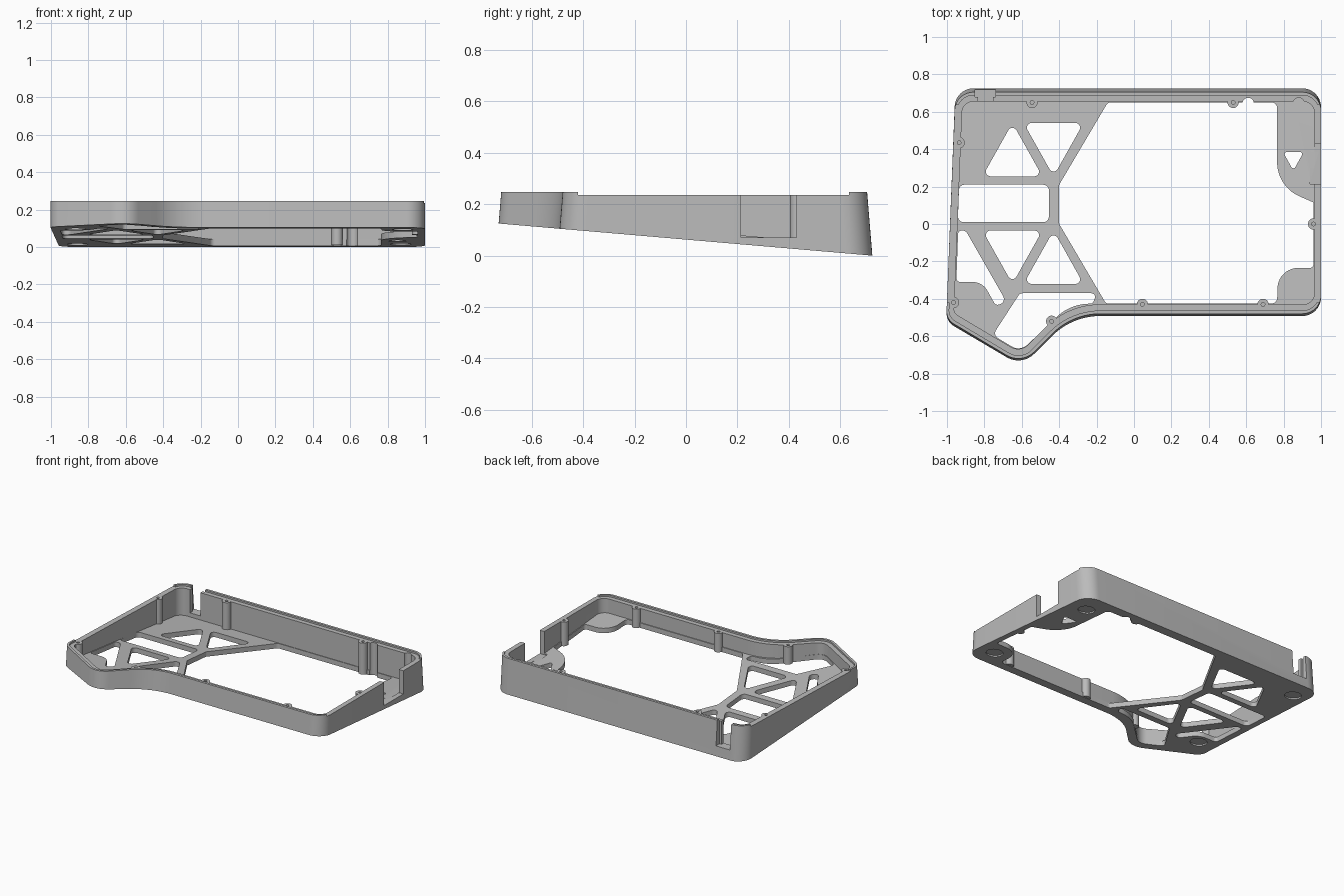
import bpy, bmesh, math
from mathutils import Vector
from mathutils.geometry import intersect_line_line

if "Cube" in bpy.data.objects:
    bpy.data.objects.remove(bpy.data.objects["Cube"])

grey = bpy.data.materials.new("plain_grey")
grey.use_nodes = True
grey.diffuse_color = (0.5, 0.5, 0.5, 1)
grey.node_tree.nodes["Principled BSDF"].inputs["Base Color"].default_value = grey.diffuse_color

RIM, LEDGE, FLOOR = 0.247, 0.235, 0.035


def base(y):
    """Height of the tilted underside."""
    return 0.0623 - 0.0859 * y


def rounded(corners, steps=10):
    """Polygon with each (x, y, radius) corner replaced by an arc."""
    result = []
    for i, (x, y, r) in enumerate(corners):
        p = Vector((x, y, 0))
        a = (Vector((*corners[i - 1][:2], 0)) - p).normalized()
        b = (Vector((*corners[(i + 1) % len(corners)][:2], 0)) - p).normalized()
        half = a.angle(b) / 2
        centre = p + (a + b).normalized() * r / math.sin(half)
        reach = r / math.tan(half)
        start = (p + a * reach - centre).normalized()
        end = (p + b * reach - centre).normalized()
        result += [(centre + start.slerp(end, k / steps) * r).xy for k in range(steps + 1)]
    return result


def inset(corners, widths, factor, radii):
    """Move every edge of a counter-clockwise polygon inward by its own width."""
    lines = []
    for i, w in enumerate(widths):
        p = Vector((*corners[i][:2], 0))
        q = Vector((*corners[(i + 1) % len(corners)][:2], 0))
        d = (q - p).normalized()
        shift = Vector((-d.y, d.x, 0)) * w * factor
        lines.append((p + shift, q + shift))
    return [(*intersect_line_line(*lines[i - 1], *lines[i])[0].xy, r)
            for i, r in enumerate(radii)]


def circle(x, y, r, n=32):
    return [Vector((x + r * math.cos(t * math.tau / n), y + r * math.sin(t * math.tau / n)))
            for t in range(n)]


def box(x0, x1, y0, y1):
    return [Vector(c) for c in ((x0, y0), (x1, y0), (x1, y1), (x0, y1))]


def prism(name, outlines, low, high, draft=0):
    """Solid over each outline; low and high give the heights at y."""
    bm = bmesh.new()
    for pts in outlines:
        top = [bm.verts.new((p.x, p.y, high(p.y))) for p in pts]
        bottom = []
        for p in pts:
            lean = max(-1, min(1, p.y / 0.45)) * draft
            y = p.y + lean * (high(p.y) - low(p.y))
            bottom.append(bm.verts.new((p.x, y, low(y))))
        bm.faces.new(top)
        bm.faces.new(bottom[::-1])
        for i in range(len(pts)):
            bm.faces.new((top[i - 1], bottom[i - 1], bottom[i], top[i]))
    bmesh.ops.recalc_face_normals(bm, faces=bm.faces)
    mesh = bpy.data.meshes.new(name)
    bm.to_mesh(mesh)
    bm.free()
    mesh.materials.append(grey)
    obj = bpy.data.objects.new(name, mesh)
    bpy.context.scene.collection.objects.link(obj)
    return obj


def combine(target, tool, operation="DIFFERENCE"):
    tool.hide_render = True
    mod = target.modifiers.new(tool.name, "BOOLEAN")
    mod.operation, mod.object, mod.solver = operation, tool, "EXACT"
    bpy.context.view_layer.objects.active = target
    bpy.ops.object.modifier_apply(modifier=mod.name)
    bpy.data.objects.remove(tool)


def under(y):
    return base(y) - 0.05


def floor_top(y):
    return base(y) + FLOOR


def above(y):
    return 0.4


# Outer shell with leaning front and back
outline = [(-0.955, 0.705, 0.1), (-1.004, -0.51, 0.08), (-0.6, -0.75, 0.12),
           (-0.33, -0.48, 0.36), (1, -0.48, 0.1), (1, 0.705, 0.1)]
widths = [0.04, 0.05, 0.05, 0.05, 0.035, 0.05]
case = prism("case_shell", [rounded(outline)], base, lambda y: RIM, 0.083)

# Inner cavity and the ledge inside the raised lip
cavity = rounded(inset(outline, widths, 1, [0.06, 0.04, 0.075, 0.4, 0.06, 0.06]))
ledge = rounded(inset(outline, widths, 0.35, [0.085, 0.065, 0.1, 0.38, 0.085, 0.085]))
combine(case, prism("cavity", [cavity], floor_top, above))
combine(case, prism("ledge", [ledge], lambda y: LEDGE, above))
combine(case, prism("side_lip_gap", [box(-1.2, 1.2, -0.42, 0.635)], lambda y: LEDGE, above))

# Port openings in the right and back walls
for name, area in (("side_port", (0.94, 1.1, 0.215, 0.43)),
                   ("back_port", (-0.835, -0.755, 0.6, 0.8)),
                   ("back_port_recess", (-0.85, -0.74, 0.68, 0.8))):
    combine(case, prism(name, [box(*area)], lambda y: 0.07, above))


# Floor openings: a lattice of triangles, a slot and large windows
def triangle(x, y0, y1, half, r):
    """Rounded triangle with its flat side at y0 and its tip at y1."""
    return rounded([(x - half, y0, r), (x + half, y0, r), (x, y1, r)])


holes = [
    triangle(-0.65, 0.255, 0.54, 0.16, 0.025),
    triangle(-0.43, 0.54, 0.255, 0.16, 0.025),
    triangle(-0.65, -0.035, -0.32, 0.16, 0.025),
    triangle(-0.43, -0.32, -0.035, 0.16, 0.025),
    triangle(0.852, 0.385, 0.285, 0.055, 0.012),
    rounded([(-0.942, 0.01, 0.03), (-0.455, 0.01, 0.03),
             (-0.455, 0.21, 0.03), (-0.935, 0.21, 0.03)]),
]
left_window = [(-0.94, -0.035, 0.02), (-0.9, -0.035, 0.03), (-0.68, -0.42, 0.03),
               (-0.74, -0.435, 0.02), (-0.81, -0.31, 0.09), (-0.95, -0.31, 0.02)]
chin_window = [(-0.61, -0.37, 0.03), (-0.2, -0.37, 0.02), (-0.22, -0.425, 0.02),
               (-0.345, -0.432, 0.25), (-0.608, -0.682, 0.07), (-0.755, -0.594, 0.03)]
main_window = [(-0.14, 0.65, 0.03), (-0.4, 0.21, 0.02), (-0.4, 0, 0.02),
               (-0.15, -0.425, 0.02), (0.765, -0.425, 0.03), (0.77, -0.235, 0.11),
               (0.96, -0.235, 0.02), (0.96, 0.115, 0.01), (0.765, 0.2, 0.2),
               (0.765, 0.65, 0.03)]
holes += [rounded(w) for w in (left_window, chin_window, main_window)]
combine(case, prism("floor_holes", holes, under, lambda y: floor_top(y) + 0.008))

# Rounded grooves in the back wall
combine(case, prism("groove_through", [circle(0.61, 0.645, 0.03)], under, above))
combine(case, prism("groove_blind", [circle(0.88, 0.645, 0.03)], floor_top, above))

# Round recesses for the feet
feet = [circle(x, y, 0.055) for x, y in
        ((-0.86, 0.57), (0.87, 0.56), (0.88, -0.35), (-0.87, -0.39))]
combine(case, prism("foot_recesses", feet, under, lambda y: base(y) + 0.01))

# Screw posts along the walls
posts = [(-0.935, 0.435), (-0.545, 0.65), (0.53, 0.65), (0.96, 0),
         (0.69, -0.43), (0.045, -0.43), (-0.44, -0.52), (-0.965, -0.42)]
combine(case, prism("screw_posts", [circle(x, y, 0.03) for x, y in posts],
                    lambda y: base(y) + 0.003, lambda y: LEDGE), "UNION")
combine(case, prism("screw_holes", [circle(x, y, 0.01, 16) for x, y in posts],
                    lambda y: 0.16, above))

bpy.ops.object.select_all(action="DESELECT")
case.select_set(True)
bpy.context.view_layer.objects.active = case
bpy.ops.object.shade_smooth_by_angle(angle=math.radians(30))
